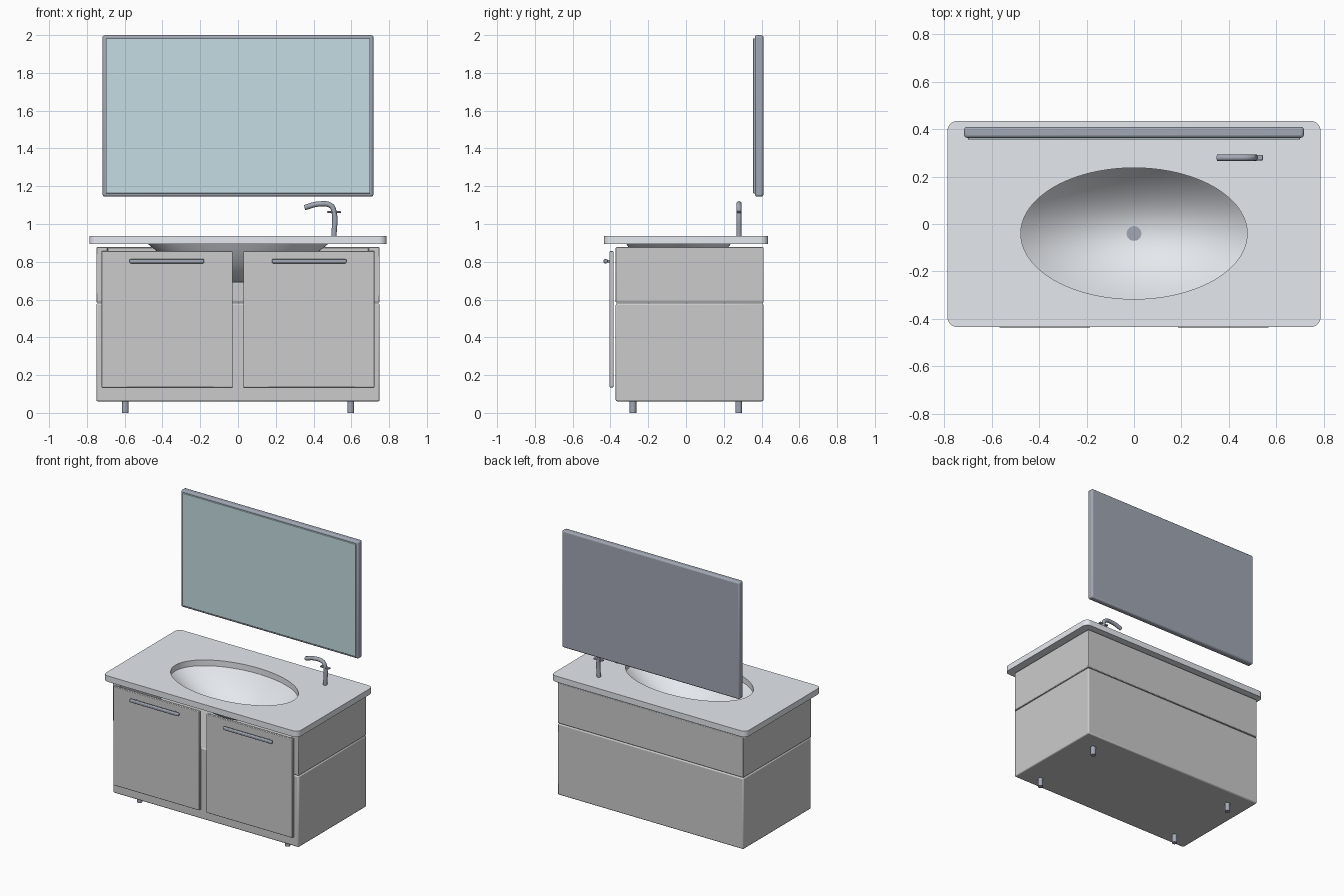
import bpy, bmesh, math

if "Cube" in bpy.data.objects:
    bpy.data.objects.remove(bpy.data.objects["Cube"])


def material(name, color):
    m = bpy.data.materials.new(name)
    m.diffuse_color = (*color, 1)
    m.use_nodes = True
    m.node_tree.nodes["Principled BSDF"].inputs["Base Color"].default_value = m.diffuse_color
    return m


glass_mat = material("mirror_glass", (0.55, 0.72, 0.76))
metal_mat = material("dark_metal", (0.36, 0.39, 0.46))
stone_mat = material("stone", (0.78, 0.81, 0.85))


def finish(ob, mat=None, bevel=0, segments=2):
    bpy.ops.object.select_all(action='DESELECT')
    bpy.context.view_layer.objects.active = ob
    ob.select_set(True)
    if mat:
        ob.data.materials.append(mat)
    if bevel:
        mod = ob.modifiers.new("bevel", 'BEVEL')
        mod.width, mod.segments, mod.limit_method = bevel, segments, 'ANGLE'
    bpy.ops.object.shade_smooth_by_angle(angle=math.radians(35))
    return ob


def from_bmesh(name, bm):
    bmesh.ops.recalc_face_normals(bm, faces=bm.faces)
    me = bpy.data.meshes.new(name)
    bm.to_mesh(me)
    bm.free()
    ob = bpy.data.objects.new(name, me)
    bpy.context.collection.objects.link(ob)
    return ob


def box(name, x, y, z, mat=None, bevel=0.005, segments=2):
    """Box from (min, max) ranges."""
    bm = bmesh.new()
    bmesh.ops.create_cube(bm, size=1)
    for v in bm.verts:
        for i, r in enumerate((x, y, z)):
            v.co[i] = r[0] if v.co[i] < 0 else r[1]
    return finish(from_bmesh(name, bm), mat, bevel, segments)


def cylinder(name, center, radius, depth, mat=None, rotation=(0, 0, 0), verts=24):
    bpy.ops.mesh.primitive_cylinder_add(vertices=verts, radius=radius, depth=depth,
                                        location=center, rotation=rotation)
    ob = bpy.context.object
    ob.name = name
    return finish(ob, mat)


def curve_object(name, curve, mat):
    ob = bpy.data.objects.new(name, curve)
    bpy.context.collection.objects.link(ob)
    bpy.ops.object.select_all(action='DESELECT')
    bpy.context.view_layer.objects.active = ob
    ob.select_set(True)
    bpy.ops.object.convert(target='MESH')
    return finish(bpy.context.object, mat)


# Cabinet: solid lower box and upper surround that is open at the front
box("cabinet_lower", (-0.75, 0.75), (-0.372, 0.41), (0.061, 0.58), bevel=0.008)
outline = [(-0.75, -0.372), (-0.69, -0.372), (-0.69, 0.35), (0.69, 0.35),
           (0.69, -0.372), (0.75, -0.372), (0.75, 0.41), (-0.75, 0.41)]
bm = bmesh.new()
face = bm.faces.new([bm.verts.new((x, y, 0.584)) for x, y in outline])
top = bmesh.ops.extrude_face_region(bm, geom=[face])
for v in top["geom"]:
    if isinstance(v, bmesh.types.BMVert):
        v.co.z = 0.877
finish(from_bmesh("cabinet_upper", bm), bevel=0.004)

# Legs
for x in (-0.597, 0.597):
    for y in (-0.281, 0.279):
        cylinder("leg", (x, y, 0.031), 0.018, 0.062, metal_mat)

# Doors with bar handles
for side, s in (("left", -1), ("right", 1)):
    box(side + "_door", sorted((s * 0.028, s * 0.723)), (-0.405, -0.384), (0.135, 0.856), bevel=0.004)
    box(side + "_handle", sorted((s * 0.18, s * 0.574)), (-0.436, -0.416), (0.792, 0.814),
        metal_mat, bevel=0.006, segments=3)
    for x in (0.22, 0.534):
        cylinder(side + "_handle_post", (s * x, -0.407, 0.803), 0.007, 0.03, metal_mat,
                 (math.pi / 2, 0, 0), 16)

# Countertop: rounded rectangle with an elliptical hole
RX, RY, CY, N = 0.478, 0.277, -0.04, 96
rect = []
for i, (sx, sy) in enumerate(((1, 1), (-1, 1), (-1, -1), (1, -1))):
    for k in range(9):
        a = math.pi / 2 * (i + k / 8)
        rect.append((sx * 0.747 + 0.04 * math.cos(a), sy * 0.395 + 0.04 * math.sin(a)))
ellipse = [(RX * math.cos(2 * math.pi * k / N), CY + RY * math.sin(2 * math.pi * k / N))
           for k in range(N)]
cu = bpy.data.curves.new("countertop", 'CURVE')
cu.dimensions, cu.fill_mode, cu.extrude = '2D', 'BOTH', 0.0215
for pts in (rect, ellipse):
    sp = cu.splines.new('POLY')
    sp.points.add(len(pts) - 1)
    for p, (x, y) in zip(sp.points, pts):
        p.co = (x, y, 0, 1)
    sp.use_cyclic_u = True
counter = curve_object("countertop", cu, stone_mat)
counter.location.z = 0.916

# Basin bowl: parabolic dish under the hole
bm = bmesh.new()
rings = []
for j in range(1, 17):
    r = j / 16
    rings.append([bm.verts.new((x * r, CY + (y - CY) * r, 0.895 - 0.205 * (1 - r * r)))
                  for x, y in ellipse])
bm.faces.new(rings[0])
for a, b in zip(rings, rings[1:]):
    for k in range(N):
        bm.faces.new((a[k], a[(k + 1) % N], b[(k + 1) % N], b[k]))
basin = from_bmesh("basin", bm)
if basin.data.polygons[0].normal.z < 0:
    basin.data.flip_normals()
finish(basin, stone_mat)
cylinder("drain", (0, CY, 0.694), 0.031, 0.006, metal_mat, verts=32)

# Faucet: upright bending into a drooping spout, with a flat lever
cu = bpy.data.curves.new("faucet", 'CURVE')
cu.dimensions, cu.bevel_depth, cu.bevel_resolution = '3D', 0.014, 5
cu.use_fill_caps, cu.resolution_u = True, 10
path = [(0.508, 0.936), (0.508, 1.065), (0.493, 1.096), (0.43, 1.106), (0.352, 1.087)]
sp = cu.splines.new('BEZIER')
sp.bezier_points.add(len(path) - 1)
for p, (x, z) in zip(sp.bezier_points, path):
    p.co = (x, 0.28, z)
    p.handle_left_type = p.handle_right_type = 'AUTO'
curve_object("faucet", cu, metal_mat)
box("faucet_lever", (0.472, 0.545), (0.269, 0.291), (1.058, 1.068), metal_mat, bevel=0.003)

# Mirror
box("mirror_frame", (-0.717, 0.717), (0.364, 0.41), (1.145, 2.0), metal_mat, bevel=0.012, segments=3)
box("mirror_glass", (-0.7, 0.7), (0.356, 0.37), (1.162, 1.983), glass_mat, bevel=0.002)
